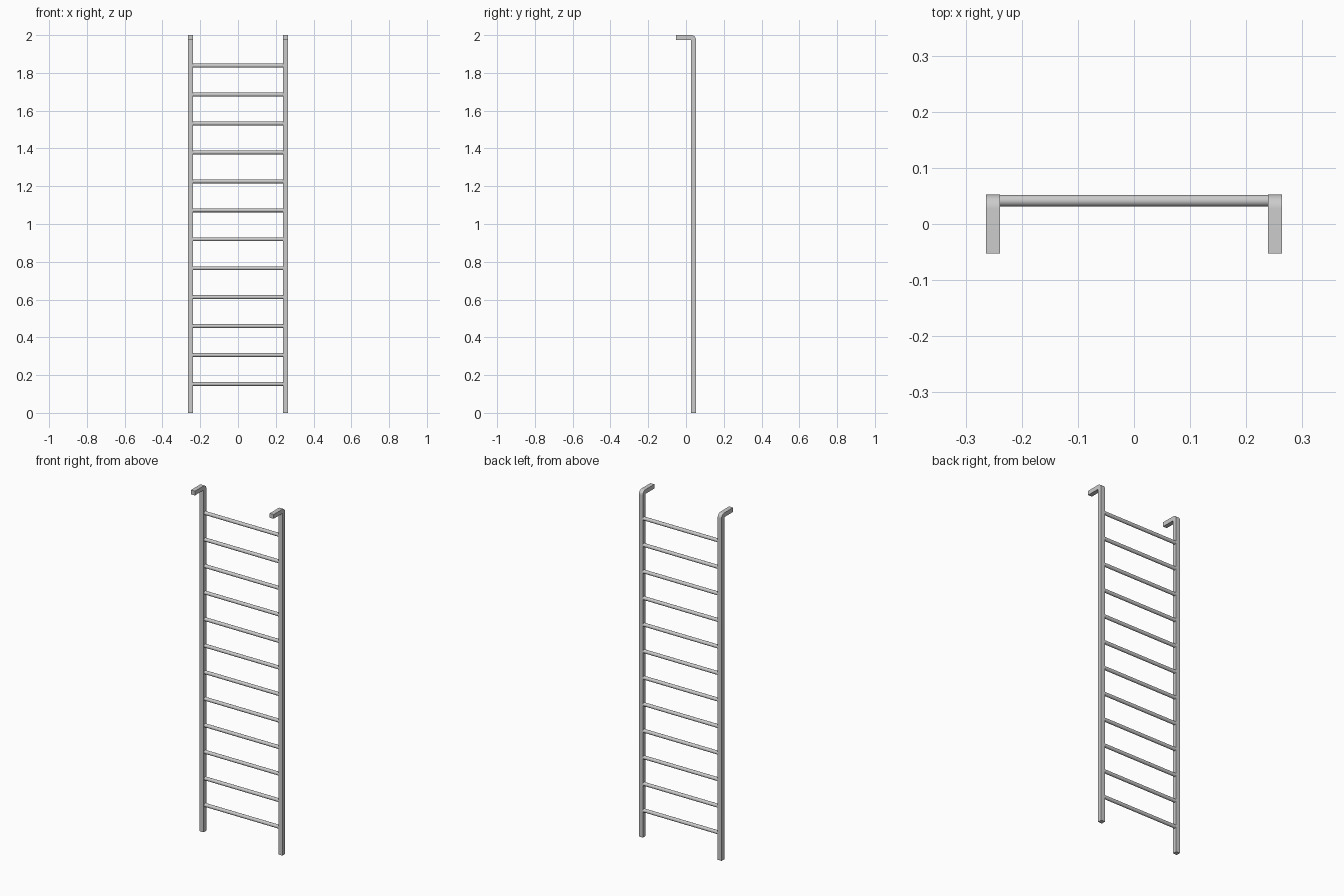
import bpy, bmesh, math

if "Cube" in bpy.data.objects:
    bpy.data.objects.remove(bpy.data.objects["Cube"])

X, W = 0.2515, 0.025          # stile centre and square bar width
BACK, FRONT = 0.0525, -0.0525
RUNGS, STEP = 12, 0.1532


def finish(name, bm, angle=35):
    bmesh.ops.recalc_face_normals(bm, faces=bm.faces)
    me = bpy.data.meshes.new(name)
    bm.to_mesh(me)
    bm.free()
    ob = bpy.data.objects.new(name, me)
    bpy.context.collection.objects.link(ob)
    bpy.ops.object.select_all(action='DESELECT')
    ob.select_set(True)
    bpy.context.view_layer.objects.active = ob
    bpy.ops.object.shade_smooth_by_angle(angle=math.radians(angle))
    return ob


# Stiles: side profile with a rounded bend and forward hook, extruded sideways
def stile(name, x):
    y0, z0 = BACK - W, 2 - W
    prof = [(y0, 0), (BACK, 0)]
    prof += [(y0 + W * math.cos(a), z0 + W * math.sin(a))
             for a in (math.pi / 2 * i / 12 for i in range(13))]
    prof += [(FRONT, 2), (FRONT, z0), (y0, z0)]
    bm = bmesh.new()
    face = bm.faces.new([bm.verts.new((x - W / 2, y, z)) for y, z in prof])
    ext = bmesh.ops.extrude_face_region(bm, geom=[face])
    moved = [v for v in ext['geom'] if isinstance(v, bmesh.types.BMVert)]
    bmesh.ops.translate(bm, verts=moved, vec=(W, 0, 0))
    finish(name, bm)


stile("left_stile", -X)
stile("right_stile", X)

# Rungs: round bars between the stiles
for i in range(RUNGS):
    bm = bmesh.new()
    bmesh.ops.create_cone(bm, cap_ends=True, segments=24, radius1=0.0103,
                          radius2=0.0103, depth=2 * X - W)
    ob = finish(f"rung_{i + 1}", bm)
    ob.rotation_euler = (0, math.pi / 2, 0)
    ob.location = (0, 0.0415, STEP * (i + 1))
